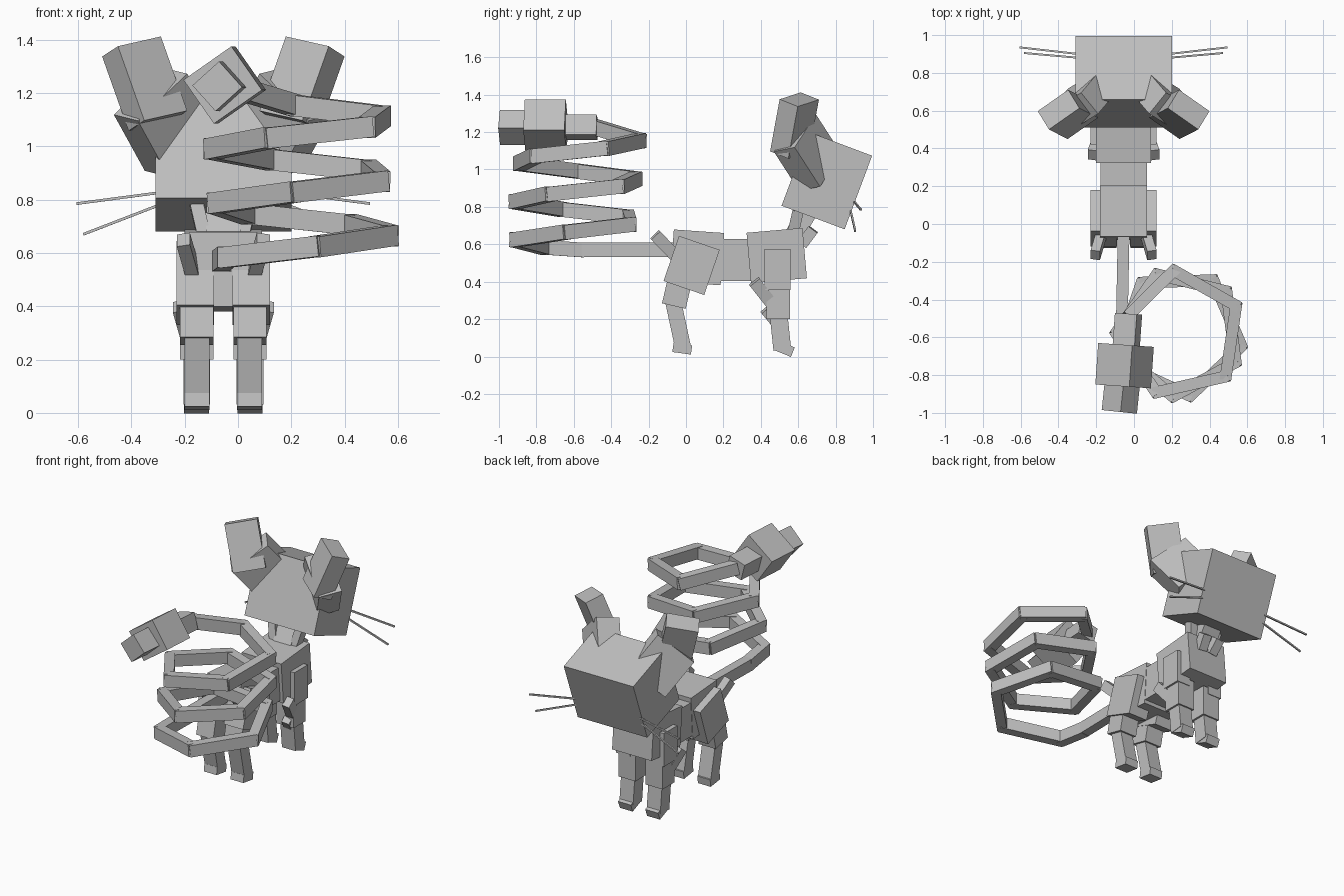
import bpy, bmesh
from math import radians, cos, sin
from mathutils import Matrix, Vector

old = bpy.data.objects.get("Cube")
if old:
    bpy.data.objects.remove(old, do_unlink=True)

MID = -0.055  # symmetry plane of the body

grey = bpy.data.materials.new("plain grey")
grey.use_nodes = True
grey.diffuse_color = (0.52, 0.52, 0.52, 1)
grey.node_tree.nodes["Principled BSDF"].inputs["Base Color"].default_value = (0.52, 0.52, 0.52, 1)


def build(name, matrix):
    bm = bmesh.new()
    bmesh.ops.create_cube(bm, size=1, matrix=matrix)
    bmesh.ops.recalc_face_normals(bm, faces=bm.faces)
    mesh = bpy.data.meshes.new(name)
    bm.to_mesh(mesh)
    bm.free()
    mesh.materials.append(grey)
    bpy.context.collection.objects.link(bpy.data.objects.new(name, mesh))


def add(name, matrix, pair=False):
    """Place a box; a pair also gets its mirror image. x is measured from MID."""
    shift = Matrix.Translation((MID, 0, 0))
    if not pair:
        return build(name, shift @ matrix)
    build("right_" + name, shift @ matrix)
    build("left_" + name, shift @ Matrix.Scale(-1, 4, (1, 0, 0)) @ matrix)


def box(name, center, size, pitch=0, roll=0, yaw=0, pair=False):
    rot = (Matrix.Rotation(radians(yaw), 4, 'Z') @ Matrix.Rotation(radians(pitch), 4, 'X')
           @ Matrix.Rotation(radians(roll), 4, 'Y'))
    add(name, Matrix.Translation(center) @ rot @ Matrix.Diagonal((*size, 1)), pair)


def framed(name, center, long_dir, wide_dir, size, pair=False):
    """Box whose local z follows long_dir and local x leans to wide_dir."""
    z = Vector(long_dir).normalized()
    x = Vector(wide_dir)
    x = (x - z * x.dot(z)).normalized()
    rot = Matrix((x, z.cross(x), z)).transposed().to_4x4()
    add(name, Matrix.Translation(center) @ rot @ Matrix.Diagonal((*size, 1)), pair)


def bar(name, a, b, width, depth, extra=0.0, pair=False):
    a, b = Vector(a), Vector(b)
    d = b - a
    framed(name, (a + b) / 2, d, (1, 0, 0) if abs(d.normalized().x) < 0.5 else (0, 0, 1),
           (width, depth, d.length + extra), pair)


# Head, ears and whiskers
box("head", (0, 0.753, 0.94), (0.51, 0.36, 0.42), pitch=-20.5)
framed("ear_base", (-0.215, 0.65, 1.09), (0.195, 0.12, 0.185), (0.135, 0.147, -0.19),
       (0.276, 0.145, 0.28), pair=True)
framed("ear_tip", (-0.295, 0.58, 1.235), (-0.33, 0.17, 0.93), (0.8, 0.56, 0.18),
       (0.2, 0.12, 0.3), pair=True)
bar("upper_whisker", (-0.24, 0.9, 0.826), (-0.55, 0.935, 0.785), 0.01, 0.01, pair=True)
bar("lower_whisker", (-0.24, 0.88, 0.78), (-0.525, 0.905, 0.67), 0.01, 0.01, pair=True)

# Neck and the tufts around it
bar("neck", (0, 0.56, 0.62), (0, 0.68, 0.82), 0.13, 0.1)
bar("neck_tuft", (-0.07, 0.57, 0.65), (-0.1, 0.6, 0.78), 0.05, 0.06, pair=True)
bar("chest_tuft", (-0.04, 0.62, 0.6), (-0.05, 0.68, 0.68), 0.06, 0.06, pair=True)

# Trunk
box("chest", (0, 0.485, 0.54), (0.29, 0.3, 0.27), pitch=5)
box("waist", (0, 0.255, 0.517), (0.245, 0.2, 0.225))
box("hips", (0, 0.06, 0.53), (0.25, 0.27, 0.28), pitch=-4)

# Forelegs
box("shoulder", (-0.125, 0.49, 0.465), (0.1, 0.14, 0.22), pair=True)
box("upper_foreleg", (-0.1, 0.493, 0.3), (0.125, 0.125, 0.2), pair=True)
box("lower_foreleg", (-0.1, 0.505, 0.13), (0.1, 0.095, 0.19), pitch=6, pair=True)
box("front_paw", (-0.1, 0.525, 0.042), (0.094, 0.1, 0.055), pitch=-22, pair=True)
bar("elbow_tuft", (-0.165, 0.365, 0.4), (-0.125, 0.475, 0.26), 0.05, 0.065, pair=True)
bar("elbow_tuft_end", (-0.12, 0.42, 0.25), (-0.1, 0.47, 0.19), 0.05, 0.05, pair=True)

# Hind legs
box("thigh", (-0.105, 0.03, 0.487), (0.14, 0.23, 0.255), pitch=-19, pair=True)
bar("knee", (-0.1, -0.03, 0.42), (-0.1, -0.065, 0.27), 0.125, 0.13, pair=True)
bar("shin", (-0.098, -0.07, 0.3), (-0.098, -0.015, 0.045), 0.094, 0.085, pair=True)
box("hind_paw", (-0.098, -0.02, 0.042), (0.094, 0.1, 0.05), pitch=-8, pair=True)
bar("hip_tuft", (-0.15, -0.165, 0.65), (-0.11, -0.03, 0.51), 0.05, 0.065, pair=True)

# Tail: straight root, then a rising coil of straight segments
steps, first, last = 13, -149, 95 + 720
pts = [Vector((0, -0.05, 0.57)), Vector((-0.01, -0.56, 0.57))]
for i in range(steps + 2):
    deg = first + (last - first) * i / (steps + 1)
    a = radians(deg)
    z = 0.565 + 0.213 * (deg + 180) / 360
    pts.append(Vector((0.295 + 0.335 * cos(a), -0.58 + 0.335 * sin(a), z)))
pts.append(Vector((0.03, -0.48, 1.225)))
for i, (a, b) in enumerate(zip(pts, pts[1:])):
    d = (b - a).normalized()
    framed(f"tail_segment_{i + 1}", (a + b) / 2, d, d.cross(Vector((0, 0, 1))),
           (0.062, 0.078, (b - a).length + 0.03))

# Tail tip: three rolled blocks
box("tail_tip_root", (0.02, -0.56, 1.225), (0.12, 0.17, 0.11), roll=-15, yaw=-4)
box("tail_tip_block", (0.005, -0.75, 1.23), (0.22, 0.22, 0.2), roll=-35, yaw=-4)
box("tail_tip_end", (-0.015, -0.92, 1.225), (0.135, 0.15, 0.13), roll=-42, yaw=-6)
